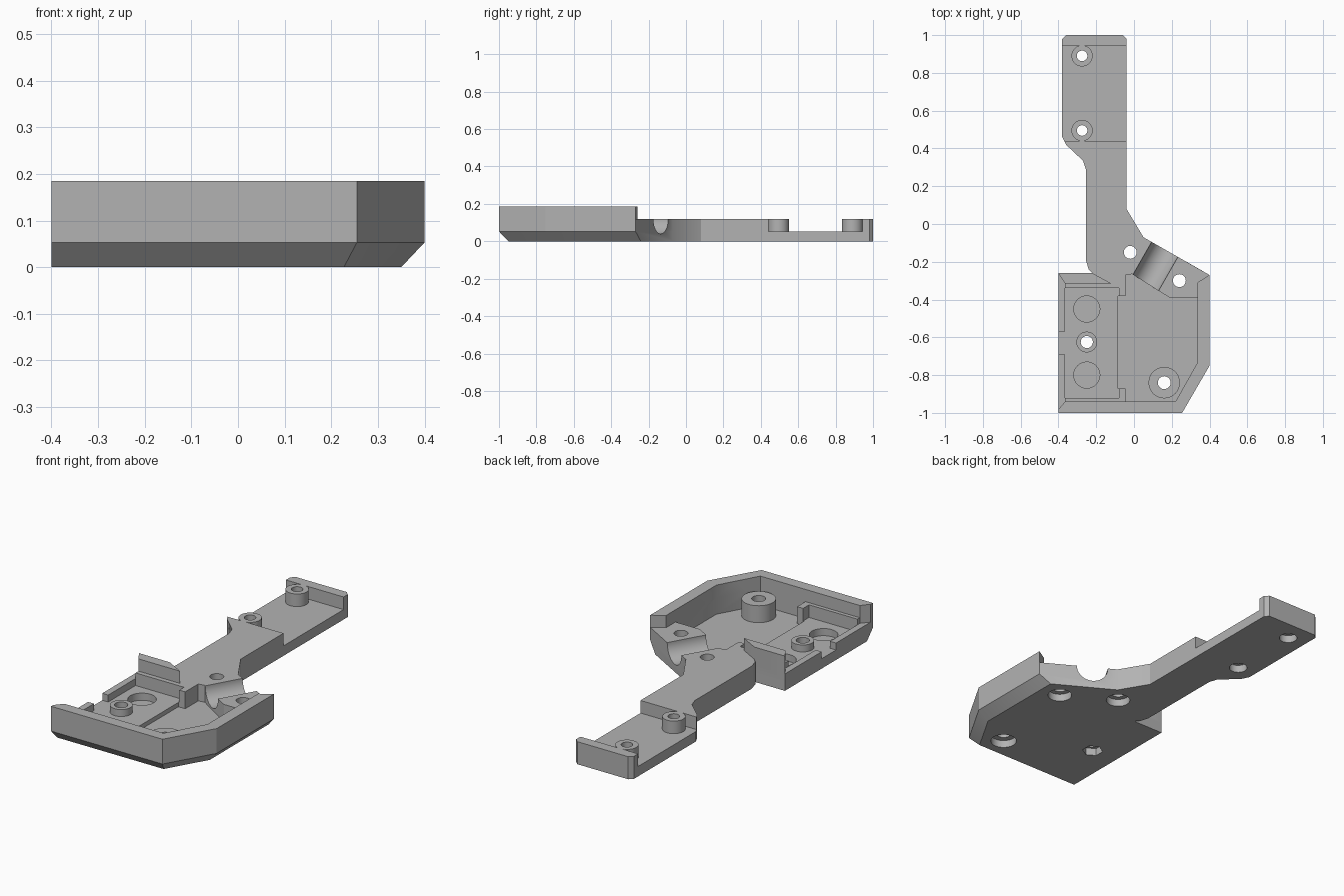
import bpy
import bmesh
import math
from mathutils import Matrix, Vector

cube = bpy.data.objects.get("Cube")
if cube:
    bpy.data.objects.remove(cube, do_unlink=True)

WALL, DECK, RIM, PLATE, FLOOR = 0.185, 0.12, 0.09, 0.053, 0.03
ABOVE, BELOW = 0.3, -0.1

grey = bpy.data.materials.new("plain grey")
grey.use_nodes = True
grey.diffuse_color = (0.45, 0.45, 0.45, 1)
grey.node_tree.nodes["Principled BSDF"].inputs["Base Color"].default_value = (0.45, 0.45, 0.45, 1)


def make_object(name, bm):
    bmesh.ops.recalc_face_normals(bm, faces=bm.faces)
    mesh = bpy.data.meshes.new(name)
    bm.to_mesh(mesh)
    bm.free()
    mesh.materials.append(grey)
    obj = bpy.data.objects.new(name, mesh)
    bpy.context.collection.objects.link(obj)
    return obj


def loft(name, sections):
    """Solid through matching outlines, each given with its height."""
    bm = bmesh.new()
    rings = [[bm.verts.new((x, y, z)) for x, y in pts] for pts, z in sections]
    for low, high in zip(rings, rings[1:]):
        for i in range(len(low)):
            j = (i + 1) % len(low)
            bm.faces.new((low[i], low[j], high[j], high[i]))
    bm.faces.new(rings[0])
    bm.faces.new(rings[-1])
    return make_object(name, bm)


def cylinder(name, x, y, radius, z0, z1, sides=48):
    bm = bmesh.new()
    bmesh.ops.create_cone(bm, cap_ends=True, segments=sides, radius1=radius, radius2=radius,
                          depth=z1 - z0, matrix=Matrix.Translation((x, y, (z0 + z1) / 2)))
    return make_object(name, bm)


def combine(target, tool, operation):
    mod = target.modifiers.new(operation, 'BOOLEAN')
    mod.operation, mod.object, mod.solver = operation, tool, 'EXACT'
    bpy.context.view_layer.objects.active = target
    bpy.ops.object.modifier_apply(modifier=mod.name)
    bpy.data.objects.remove(tool, do_unlink=True)


def cut_down(target, pts, z):
    combine(target, loft("cutter", [(pts, z), (pts, ABOVE)]), 'DIFFERENCE')


def rect(x0, x1, y0, y1):
    return [(x0, y0), (x1, y0), (x1, y1), (x0, y1)]


# Full outline with the chamfered lower front and side edges
head_top = [(-0.4, -1), (0.255, -1), (0.4, -0.75), (0.4, -0.27)]
head_bottom = [(-0.4, -0.95), (0.227, -0.95), (0.35, -0.737), (0.35, -0.2414)]
rest = [(0.05, -0.07), (-0.04, 0.08), (-0.04, 0.98), (-0.06, 1), (-0.36, 1), (-0.38, 0.98),
        (-0.38, 0.46), (-0.36, 0.42), (-0.27, 0.335), (-0.255, 0.29), (-0.255, -0.19),
        (-0.24, -0.24), (-0.22, -0.26), (-0.4, -0.26)]
body = loft("bracket_body", [(head_bottom + rest, 0), (head_top + rest, PLATE),
                             (head_top + rest, WALL)])

# Deck level inside the tall walls and along the neck and arm
left_gap = [(-0.365, -0.315), (-0.4, -0.262), (-0.5, -0.262),
            (-0.5, -0.985), (-0.4, -0.982), (-0.365, -0.94)]
cut_down(body, [(-0.5, -0.25), (-0.24, -0.25), (-0.22, -0.26), (-0.12, -0.315)] + left_gap +
         [(0.22, -0.94), (0.335, -0.735), (0.335, -0.31), (0.42, -0.257), (0.5, 2), (-0.5, 2)], DECK)

# Low rim on the left, and the pocket with its side notch
cut_down(body, left_gap, RIM)
cut_down(body, [(-0.365, -0.92), (-0.08, -0.92), (-0.08, -0.34), (-0.365, -0.34),
                (-0.365, -0.57), (-0.5, -0.57), (-0.5, -0.69), (-0.365, -0.69)], PLATE)

# Main floor, leaving two small stubs and the rear block
cut_down(body, [(-0.085, -0.87), (-0.045, -0.87), (-0.045, -0.94), (0.22, -0.94),
                (0.335, -0.735), (0.335, -0.39), (0.19, -0.39), (0.14, -0.36),
                (-0.01, -0.265), (-0.045, -0.27), (-0.045, -0.38), (-0.085, -0.38)], FLOOR)

# Arm recess
cut_down(body, rect(-0.5, 0.1, 0.44, 0.945), PLATE)

# Screw bosses
for x, y, radius, top in [(-0.275, 0.89, 0.056, DECK), (-0.275, 0.495, 0.056, DECK),
                          (0.16, -0.84, 0.083, DECK), (-0.25, -0.625, 0.055, RIM)]:
    combine(body, cylinder("boss", x, y, radius, 0.015, top), 'UNION')

# Screw holes with recesses underneath: position, hole, recess radius, sides
for x, y, hole, recess, sides in [(-0.275, 0.89, 0.028, 0.045, 48), (-0.275, 0.495, 0.028, 0.045, 48),
                                  (0.16, -0.84, 0.034, 0.065, 48), (-0.25, -0.625, 0.032, 0.052, 6),
                                  (0.24, -0.3, 0.034, 0.06, 48), (-0.02, -0.15, 0.034, 0.06, 48)]:
    combine(body, cylinder("hole", x, y, hole, BELOW, ABOVE), 'DIFFERENCE')
    combine(body, cylinder("recess", x, y, recess, BELOW, 0.04, sides), 'DIFFERENCE')

# Round pockets in the left platform
for y in (-0.45, -0.8):
    combine(body, cylinder("round_pocket", -0.25, y, 0.069, 0.015, ABOVE), 'DIFFERENCE')

# Half-round channel across the slanted rear edge
axis = Vector((-0.496, -0.868, 0))
channel = cylinder("channel", 0, 0, 0.08, -0.1, 0.24, 64)
turn = axis.to_track_quat('Z', 'Y').to_matrix().to_4x4()
channel.data.transform(Matrix.Translation((0.16, -0.14, DECK)) @ turn)
combine(body, channel, 'DIFFERENCE')

# Smooth round surfaces, crisp edges
bpy.ops.object.select_all(action='DESELECT')
body.select_set(True)
bpy.context.view_layer.objects.active = body
bpy.ops.object.shade_smooth_by_angle(angle=math.radians(30))
